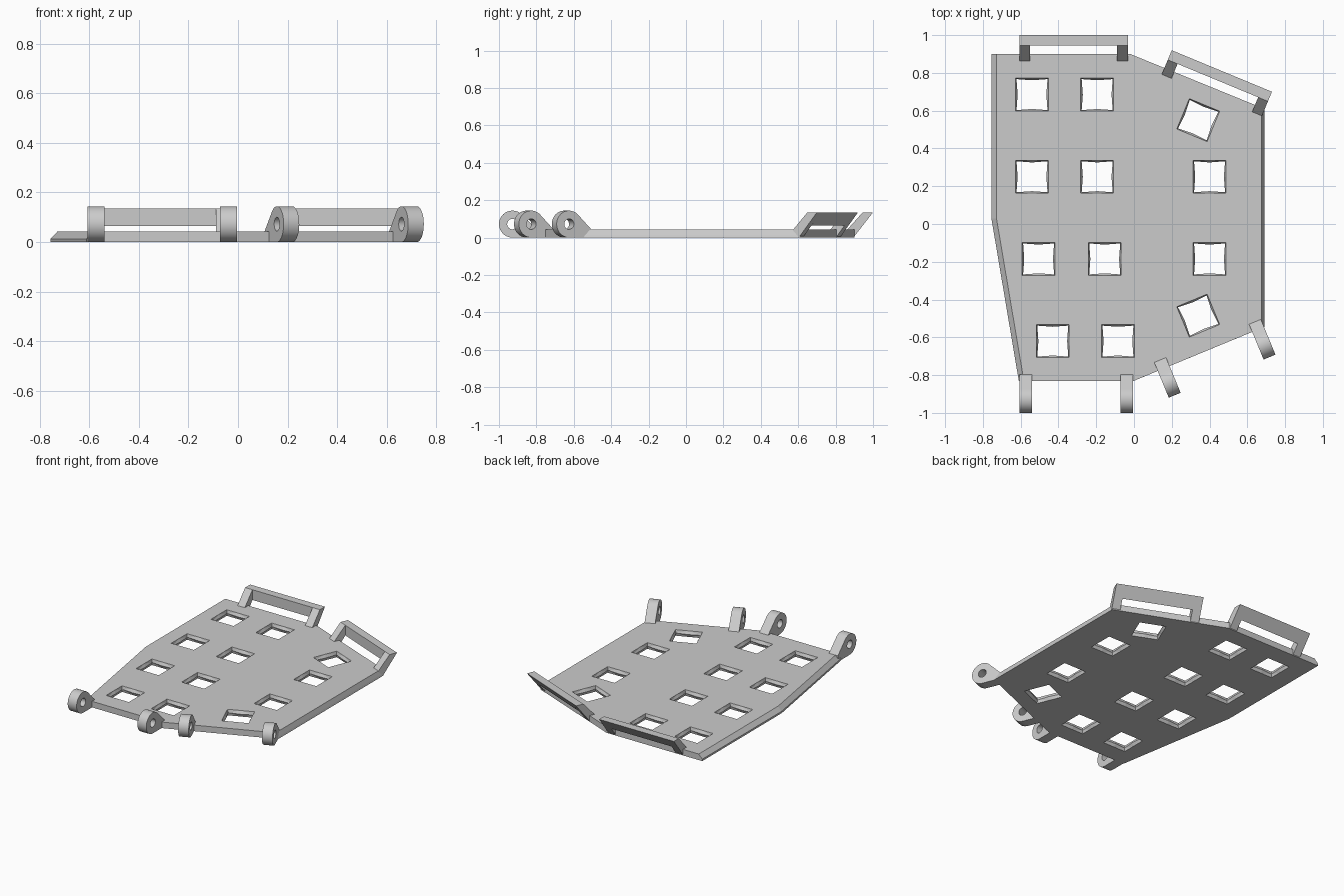
import bpy, bmesh, math
from mathutils import Matrix, Vector

if "Cube" in bpy.data.objects:
    bpy.data.objects.remove(bpy.data.objects["Cube"])

metal = bpy.data.materials.new("grey_metal")
metal.diffuse_color = (0.6, 0.6, 0.6, 1)
metal.use_nodes = True
metal.node_tree.nodes["Principled BSDF"].inputs["Base Color"].default_value = metal.diffuse_color
TILT = math.radians(22.5)


def finish(name, bm, smooth=False):
    bmesh.ops.recalc_face_normals(bm, faces=bm.faces)
    me = bpy.data.meshes.new(name)
    bm.to_mesh(me)
    bm.free()
    me.materials.append(metal)
    if smooth:
        me.shade_smooth()
        me.set_sharp_from_angle(angle=math.radians(30))
    ob = bpy.data.objects.new(name, me)
    bpy.context.collection.objects.link(ob)
    return ob


def loft(bm, loops):
    """Closed solid through a stack of equal-length loops."""
    rings = [[bm.verts.new(p) for p in loop] for loop in loops]
    n = len(rings[0])
    for a, b in zip(rings, rings[1:]):
        for i in range(n):
            j = (i + 1) % n
            bm.faces.new((a[i], a[j], b[j], b[i]))
    bm.faces.new(rings[0][::-1])
    bm.faces.new(rings[-1])


def prism(bm, profile, x0, x1, mat):
    """Extrude a (y, z) profile along local x."""
    loft(bm, [[mat @ Vector((x, y, z)) for y, z in profile] for x in (x0, x1)])


# Plate: sloped rims on the left and right sides
def outline(left, right, z):
    return [(-0.755 + left, 0.9, z), (-0.755 + left, 0.03, z),
            (-0.61 + left, -0.83, z), (0, -0.83, z),
            (0.69 - right, -0.545 - right * 0.41, z),
            (0.69 - right, 0.61 + right * 0.41, z), (-0.02, 0.9, z)]


bm = bmesh.new()
loft(bm, [outline(0, 0, 0), outline(0, 0.004, 0.013), outline(0.027, 0.015, 0.042)])
plate = finish("base_plate", bm)

# Square windows, with sides bowed inwards at mid thickness
holes = [(-0.54, 0.685, 0), (-0.195, 0.685, 0), (-0.54, 0.25, 0), (-0.195, 0.25, 0),
         (-0.505, -0.185, 0), (-0.155, -0.185, 0), (-0.43, -0.62, 0), (-0.085, -0.62, 0),
         (0.4, 0.25, 0), (0.4, -0.185, 0), (0.34, 0.55, -TILT), (0.34, -0.485, TILT)]


def hole_loop(mat, corner, mid, z):
    pts = []
    for k in range(4):
        r = Matrix.Rotation(k * math.pi / 2, 4, 'Z')
        pts += [mat @ r @ Vector((corner, -corner, z)), mat @ r @ Vector((mid, 0, z))]
    return pts


bm = bmesh.new()
for x, y, a in holes:
    m = Matrix.Translation((x, y, 0)) @ Matrix.Rotation(a, 4, 'Z')
    loft(bm, [hole_loop(m, c, d, z) for c, d, z in
              ((0.09, 0.09, -0.01), (0.087, 0.087, 0.0), (0.082, 0.076, 0.021),
               (0.087, 0.087, 0.042), (0.09, 0.09, 0.052))])
bmesh.ops.triangulate(bm, faces=bm.faces)
cutter = finish("window_cutter", bm)
cutter.hide_render = True
mod = plate.modifiers.new("windows", 'BOOLEAN')
mod.operation = 'DIFFERENCE'
mod.solver = 'EXACT'
mod.object = cutter
bpy.context.view_layer.objects.active = plate
bpy.ops.object.modifier_apply(modifier=mod.name)
bpy.data.objects.remove(cutter)

# Hinge knuckles: bored ring with an arm running into the plate
R, BORE, HALF = 0.072, 0.028, 0.034


def knuckle(name, x, y, angle):
    end = [Vector((0.13, -R)), Vector((0.13, -0.03))]
    t0 = math.atan2(end[1].y, end[1].x) + math.acos(R / end[1].length)
    arc = [t0 + (1.5 * math.pi - t0) * i / 28 for i in range(29)]
    outer = [Vector((R * math.cos(a), R * math.sin(a))) for a in arc]
    corners = [outer[-1], *end, outer[0]]
    for (p, q), n in zip(zip(corners, corners[1:]), (6, 2, 6)):
        outer += [p.lerp(q, i / n) for i in range(1, n + 1)]
    outer.pop()
    inner = [p.normalized() * BORE for p in outer]
    m = Matrix.Translation((x, y, R)) @ Matrix.Rotation(angle, 4, 'Z')
    bm = bmesh.new()
    rings = [[bm.verts.new(m @ Vector((s, p.x, p.y))) for p in loop]
             for s, loop in ((-HALF, outer), (HALF, outer), (HALF, inner), (-HALF, inner))]
    n = len(outer)
    for k in range(4):
        a, b = rings[k], rings[(k + 1) % 4]
        for i in range(n):
            j = (i + 1) % n
            bm.faces.new((a[i], a[j], b[j], b[i]))
    finish(name, bm, True)


for i, (x, y, a) in enumerate([(-0.573, -0.928, 0), (-0.038, -0.928, 0),
                               (0.188, -0.84, TILT), (0.69, -0.638, TILT)]):
    knuckle(f"hinge_knuckle_{i + 1}", x, y, a)

# Strap loops: two leaning arms joined by a wedge-shaped bar
ARM = [(-0.14, 0), (-0.105, 0), (0, 0.135), (-0.055, 0.135), (-0.14, 0.04)]
BAR = [(-0.055, 0.064), (0, 0.135), (-0.055, 0.135)]


def strap_loop(name, x, y, angle):
    m = Matrix.Translation((x, y, 0)) @ Matrix.Rotation(angle, 4, 'Z')
    bm = bmesh.new()
    prism(bm, ARM, -0.287, -0.231, m)
    prism(bm, ARM, 0.231, 0.287, m)
    prism(bm, BAR, -0.231, 0.231, m)
    finish(name, bm)


strap_loop("strap_loop_straight", -0.32, 1.0, 0)
strap_loop("strap_loop_angled", 0.465, 0.81, -TILT)
